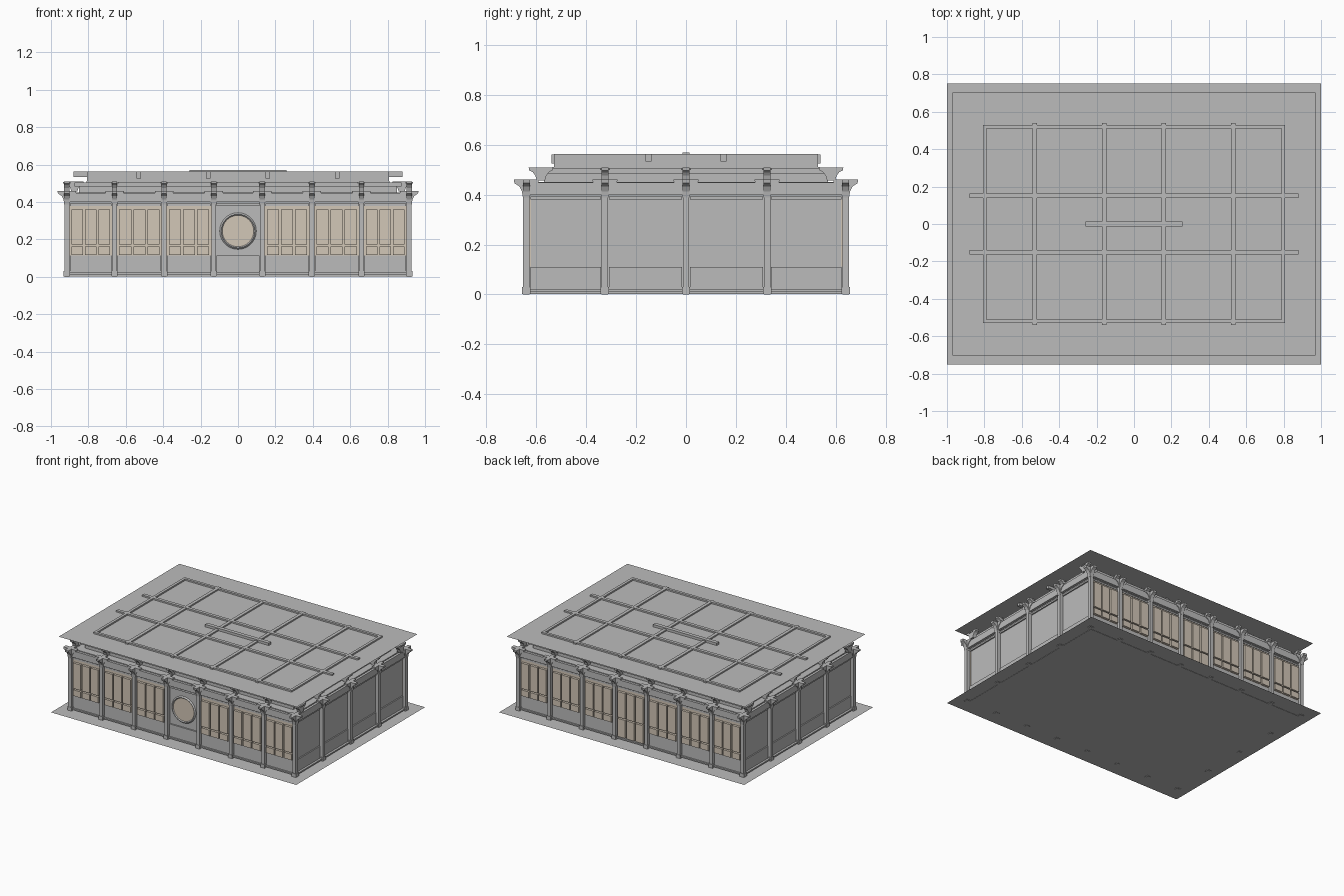
import bpy
import bmesh
import math
from mathutils import Vector

old = bpy.data.objects.get("Cube")
if old:
    bpy.data.objects.remove(old, do_unlink=True)


def material(name, rgb):
    m = bpy.data.materials.new(name)
    m.use_nodes = True
    m.diffuse_color = (*rgb, 1)
    m.node_tree.nodes["Principled BSDF"].inputs["Base Color"].default_value = (*rgb, 1)
    return m


GREY = material("plain grey", (0.5, 0.5, 0.5))
TAN = material("pale paper tan", (0.65, 0.57, 0.475))


def finish(name, bm, mat):
    bmesh.ops.recalc_face_normals(bm, faces=bm.faces)
    mesh = bpy.data.meshes.new(name)
    bm.to_mesh(mesh)
    bm.free()
    mesh.materials.append(mat)
    ob = bpy.data.objects.new(name, mesh)
    bpy.context.collection.objects.link(ob)
    return ob


def add_box(bm, x, y, z):
    """Box spanning the three (low, high) ranges."""
    geo = bmesh.ops.create_cube(bm, size=1)
    for v in geo["verts"]:
        v.co = Vector([(r[0] + r[1]) / 2 + c * (r[1] - r[0]) for r, c in zip((x, y, z), v.co)])


def boxes(name, spans, mat=GREY):
    bm = bmesh.new()
    for span in spans:
        add_box(bm, *span)
    return finish(name, bm, mat)


def around(c, half):
    return (c - half, c + half)


def ring(hx, hy, half, z, extra=0):
    """Four beams around a rectangle, with ends running past the corners."""
    spans = []
    for s in (-1, 1):
        spans.append((around(0, hx + half + extra), around(s * hy, half), z))
        spans.append((around(s * hx, half), around(0, hy + half + extra), z))
    return spans


def sheet(name, hx, hy, z):
    bm = bmesh.new()
    bm.faces.new([bm.verts.new((x * hx, y * hy, z))
                  for x, y in ((-1, -1), (1, -1), (1, 1), (-1, 1))])
    return finish(name, bm, GREY)


def add_flare(bm, x, y, z, profile, depth, along_x):
    """Extruded bracket whose half profile is (half width, height)."""
    outline = [(w, h) for w, h in profile] + [(-w, h) for w, h in reversed(profile)]
    verts = []
    for w, h in outline:
        dx, dy = (w, -depth) if along_x else (-depth, w)
        verts.append(bm.verts.new((x + dx, y + dy, z + h)))
    face = bm.faces.new(verts)
    ext = bmesh.ops.extrude_face_region(bm, geom=[face])
    move = Vector((0, 2 * depth, 0)) if along_x else Vector((2 * depth, 0, 0))
    for v in ext["geom"]:
        if isinstance(v, bmesh.types.BMVert):
            v.co += move


# Layout of the column grid
CX, CY = 0.915, 0.64
FRONT_X = [-CX, -0.66, -0.395, -0.13, 0.13, 0.395, 0.66, CX]
SIDE_Y = [-CY, -0.325, 0, 0.325, CY]
columns = [(x, s * CY) for x in FRONT_X for s in (-1, 1)]
columns += [(s * CX, y) for y in SIDE_Y[1:-1] for s in (-1, 1)]

# Ground and main walls
sheet("ground_slab", 1.0, 0.75, 0.004)
boxes("plinth", [(around(0, 0.925), around(0, 0.647), (0.012, 0.022))])
boxes("main_walls", [(around(0, 0.9), around(0, 0.625), (0.002, 0.45))])
boxes("columns", [(around(x, 0.013), around(y, 0.013), (0, 0.4)) for x, y in columns])
boxes("column_feet", [(around(x, 0.017), around(y, 0.017), (0.002, 0.03)) for x, y in columns])

# Skirting panels and head rails between the columns
skirts, rails = [], []
for a, b in zip(FRONT_X, FRONT_X[1:]):
    bay = (a + 0.016, b - 0.016)
    middle = abs(a + b) < 0.01
    for s in (-1, 1):
        y = around(s * 0.625, 0.011)
        rails.append((bay, y, (0.38, 0.392)))
        if not (middle and s > 0):
            skirts.append((bay, y, (0.022, 0.113)))
for a, b in zip(SIDE_Y, SIDE_Y[1:]):
    bay = (a + 0.016, b - 0.016)
    for s in (-1, 1):
        x = around(s * 0.9, 0.009)
        rails.append((x, bay, (0.38, 0.392)))
        skirts.append((x, bay, (0.022, 0.11)))
boxes("skirting_panels", skirts)
boxes("head_rails", rails)

# Paper windows: a backing sheet with raised leaves, each split in two
backs, leaves = [], []
for a, b in zip(FRONT_X, FRONT_X[1:]):
    middle = abs(a + b) < 0.01
    for s in (-1, 1):
        if middle and s < 0:
            continue
        low = 0.024 if middle else 0.113
        backs.append(((a + 0.013, b - 0.013), around(s * 0.627, 0.005), (low, 0.38)))
        step = (b - a - 0.04) / 3
        for i in range(3):
            x0 = a + 0.02 + i * step
            span = (x0 + 0.005, x0 + step - 0.005)
            y = around(s * 0.64, 0.01)
            leaves.append((span, y, (0.172, 0.36)))
            leaves.append((span, y, (low + 0.005, 0.162)))
boxes("window_backings", backs, TAN)
boxes("window_leaves", leaves, TAN)

# Round window in the middle of the front
bm = bmesh.new()
disc = bmesh.ops.create_circle(bm, cap_ends=True, segments=32, radius=0.085)
for v in disc["verts"]:
    v.co = Vector((v.co.x, -0.632, v.co.y + 0.245))
finish("round_window", bm, TAN)
bpy.ops.mesh.primitive_torus_add(major_segments=32, minor_segments=4, major_radius=0.09,
                                 minor_radius=0.008, location=(0, -0.63, 0.245),
                                 rotation=(math.pi / 2, 0, 0))
frame = bpy.context.object
frame.name = "round_window_frame"
frame.data.materials.append(GREY)

# Lower cross brackets on the column tops
LOWER = [(0.014, 0), (0.018, 0.025), (0.028, 0.045), (0.048, 0.058), (0.05, 0.072)]
bm = bmesh.new()
for x, y in columns:
    for along_x in (True, False):
        add_flare(bm, x, y, 0.388, LOWER, 0.014, along_x)
finish("lower_brackets", bm, GREY)

# Upper brackets, turned across the eaves
UPPER = [(0.016, 0), (0.022, 0.02), (0.032, 0.034), (0.047, 0.042), (0.049, 0.054)]
bm = bmesh.new()
for s in (-1, 1):
    for x in FRONT_X:
        add_flare(bm, x, s * 0.582, 0.456, UPPER, 0.014, False)
    for y in SIDE_Y[1:-1]:
        add_flare(bm, s * 0.875, y, 0.456, UPPER, 0.014, True)
finish("upper_brackets", bm, GREY)
posts = [(x, s * 0.582) for x in FRONT_X for s in (-1, 1)]
posts += [(s * 0.875, y) for y in SIDE_Y[1:-1] for s in (-1, 1)]
boxes("upper_bracket_caps", [(around(x, 0.02), around(y, 0.02), (0.5, 0.508)) for x, y in posts])

# Eaves beams and stepped upper wall
boxes("eaves_beams", ring(CX, CY, 0.009, (0.4, 0.448)))
boxes("upper_purlins", ring(0.865, 0.582, 0.01, (0.482, 0.505)))
boxes("upper_wall", [(around(0, 0.85), around(0, 0.57), (0.44, 0.482)),
                     (around(0, 0.81), around(0, 0.535), (0.48, 0.512))])

# Roof frame, with beam tops standing just above the roof sheet
boxes("roof_frame", ring(0.798, 0.52, 0.01, (0.508, 0.563)))
boxes("long_roof_beams", [(around(0, 0.88), around(s * 0.15, 0.012), (0.533, 0.563))
                          for s in (-1, 1)])
boxes("cross_roof_beams", [(around(x, 0.012), around(0, 0.54), (0.526, 0.562))
                           for x in (-0.53, -0.16, 0.16, 0.53)])
boxes("ridge_beam", [(around(0, 0.26), around(0, 0.014), (0.53, 0.57))])
sheet("roof_sheet", 0.97, 0.703, 0.552)
